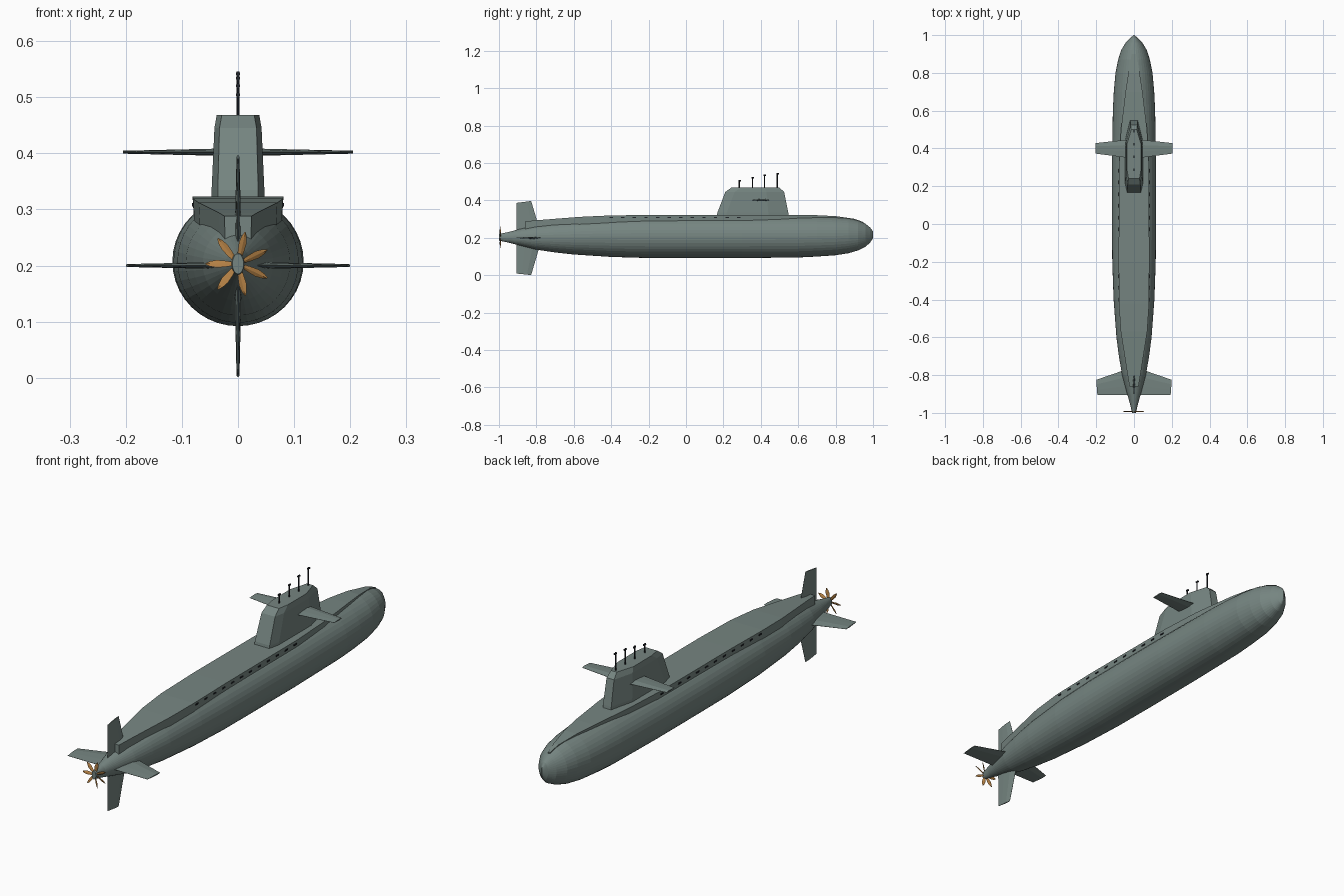
import bpy, bmesh, math
from mathutils import Vector, Matrix

cube = bpy.data.objects.get("Cube")
if cube:
    bpy.data.objects.remove(cube)


def material(name, rgb):
    m = bpy.data.materials.new(name)
    m.use_nodes = True
    m.diffuse_color = (*rgb, 1)
    m.node_tree.nodes["Principled BSDF"].inputs["Base Color"].default_value = (*rgb, 1)
    return m


GREY = material("grey green paint", (0.18, 0.235, 0.22))
BRONZE = material("bronze", (0.46, 0.22, 0.06))
BLACK = material("black", (0.015, 0.017, 0.022))


def finish(name, bm, mat):
    bmesh.ops.recalc_face_normals(bm, faces=bm.faces)
    mesh = bpy.data.meshes.new(name)
    bm.to_mesh(mesh)
    bm.free()
    mesh.materials.append(mat)
    ob = bpy.data.objects.new(name, mesh)
    bpy.context.collection.objects.link(ob)
    return ob


def loft(bm, rings):
    """Skin a row of equal point rings and cap both ends."""
    rows = [[bm.verts.new(p) for p in ring] for ring in rings]
    n = len(rows[0])
    for a, b in zip(rows, rows[1:]):
        for i in range(n):
            j = (i + 1) % n
            bm.faces.new((a[i], a[j], b[j], b[i]))
    bm.faces.new(rows[0])
    bm.faces.new(rows[-1])


def loft_object(name, rings, mat):
    bm = bmesh.new()
    loft(bm, rings)
    return finish(name, bm, mat)


# Pressure hull: y, half width, half height, centre height
stations = [
    (-1, .010, .018, .203), (-.95, .022, .028, .203), (-.9, .036, .041, .203),
    (-.8, .063, .066, .203), (-.7, .080, .082, .204), (-.6, .093, .094, .205),
    (-.4, .108, .109, .207), (-.2, .115, .115, .207), (0, .117, .115, .207),
    (.3, .117, .115, .207), (.6, .112, .113, .208), (.7, .107, .109, .209),
    (.8, .098, .103, .210), (.87, .084, .094, .212), (.92, .068, .080, .213),
    (.96, .044, .061, .214), (.985, .020, .040, .215), (1, .002, .018, .216)]
SIDES = 40
hull_rings = []
for y, rx, rz, zc in stations:
    angles = [math.tau * i / SIDES for i in range(SIDES)]
    hull_rings.append([(rx * math.cos(a), y, zc + rz * math.sin(a)) for a in angles])
loft_object("hull", hull_rings, GREY)

# Deck casing: y, half width, top height, lower height
deck = [(-.86, .024, .288, .240), (-.8, .034, .294, .245), (-.57, .070, .312, .250),
        (-.42, .080, .319, .260), (-.2, .081, .323, .270), (.3, .080, .323, .270),
        (.5, .069, .323, .270), (.7, .045, .321, .270), (.8, .030, .316, .270),
        (.9, .012, .302, .265), (.95, .004, .284, .255)]
loft_object("deck_casing", [[(-w, y, t), (w, y, t), (w * .96, y, b), (-w * .96, y, b)]
                            for y, w, t, b in deck], GREY)

# Drain slots along both sides of the casing
bm = bmesh.new()
for side in (-1, 1):
    for i in range(12):
        place = Matrix.Translation((side * .0798, -.40 + i * .062, .308))
        bmesh.ops.create_cube(bm, size=1, matrix=place @ Matrix.Diagonal((.005, .018, .006, 1)))
finish("drain_slots", bm, BLACK)


# Sail: stacked outlines, each with aft, widest and forward points
def sail_ring(z, aft, mid, fore, w_aft, w_mid, w_fore):
    half = [(w_aft, aft), (w_mid, aft + .05), (w_mid, mid), (w_fore, fore)]
    return [(x, y, z) for x, y in half] + [(-x, y, z) for x, y in reversed(half)]


loft_object("sail", [sail_ring(.30, .162, .44, .552, .036, .047, .020),
                     sail_ring(.335, .168, .44, .547, .036, .047, .020),
                     sail_ring(.445, .210, .43, .525, .033, .042, .018),
                     sail_ring(.468, .242, .42, .500, .029, .038, .014)], GREY)


# Fins: lens sections lofted from root to tip
def fin(name, out, root, tip, thick, height=0.2, tip_drop=0.0):
    out = Vector(out)
    across = out.cross(Vector((0, 1, 0)))
    base = Vector((0, 0, height))
    rings = []
    for (dist, fore, aft), t, drop in ((root, thick, 0), (tip, thick * .4, tip_drop)):
        ring = []
        for f, k in ((0, .1), (.3, 1), (.65, .7), (1, .1), (1, -.1), (.65, -.7), (.3, -1), (0, -.1)):
            ring.append(base + out * (dist - drop * f) + across * (t * k / 2)
                        + Vector((0, fore + (aft - fore) * f, 0)))
        rings.append(ring)
    loft_object(name, rings, GREY)


for side, label in ((1, "left"), (-1, "right")):
    fin(label + "_sail_plane", (side, 0, 0), (.03, .447, .350), (.205, .428, .373), .013, .402)
    fin(label + "_stern_plane", (side, 0, 0), (.02, -.763, -.905), (.200, -.825, -.905), .013, .2, .006)
fin("upper_rudder", (0, 0, 1), (.03, -.778, -.905), (.197, -.828, -.905), .013, .2, .010)
fin("lower_rudder", (0, 0, -1), (.03, -.778, -.905), (.199, -.828, -.905), .013, .2, .008)

# Seven-bladed propeller
bm = bmesh.new()
pitch = Matrix.Rotation(math.radians(25), 3, 'Z')
for i in range(7):
    turn = Matrix.Rotation(math.tau * i / 7 - math.pi / 2, 3, 'Y')
    rings = []
    for r, w in ((.006, .003), (.022, .006), (.038, .0075), (.050, .005), (.058, .001)):
        section = [(w, 0), (0, .0012), (-w, 0), (0, -.0012)]
        rings.append([turn @ (pitch @ Vector((x, y, r))) + Vector((0, -.993, .203))
                      for x, y in section])
    loft(bm, rings)
finish("propeller", bm, BRONZE)

# Masts with short heads
for i, (y, top) in enumerate(((.285, .508), (.355, .524), (.42, .538), (.488, .546))):
    bm = bmesh.new()
    bmesh.ops.create_cone(bm, cap_ends=True, segments=10, radius1=.003, radius2=.003,
                          depth=top - .45, matrix=Matrix.Translation((0, y, (top + .45) / 2)))
    bmesh.ops.create_cone(bm, cap_ends=True, segments=10, radius1=.004, radius2=.004, depth=.013,
                          matrix=Matrix.Translation((0, y + .002, top - .004))
                          @ Matrix.Rotation(math.pi / 2, 4, 'X'))
    finish("mast_%d" % (i + 1), bm, BLACK)
